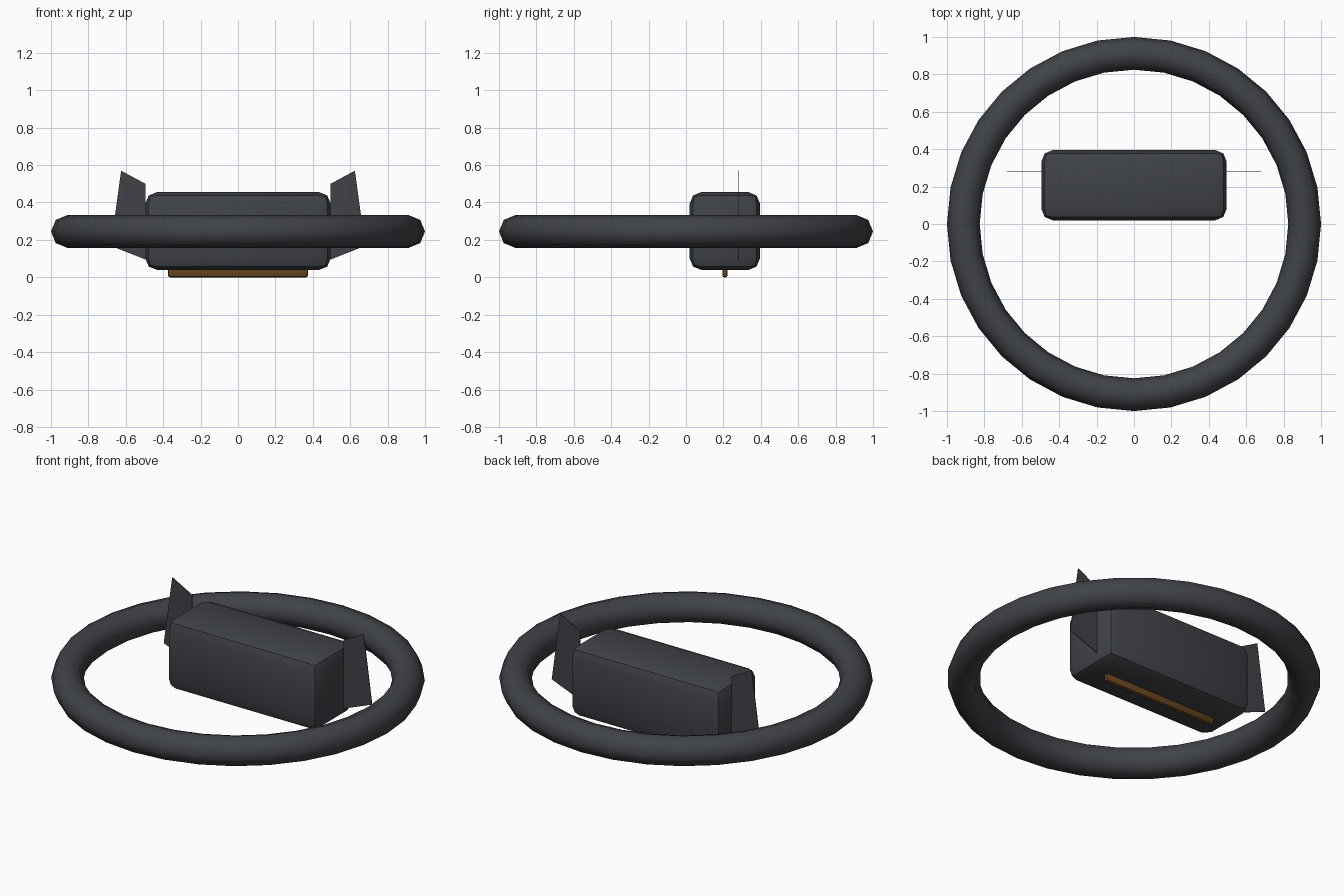
import bpy, bmesh
from mathutils import Matrix, Vector

if "Cube" in bpy.data.objects:
    bpy.data.objects.remove(bpy.data.objects["Cube"])


def material(name, rgb):
    m = bpy.data.materials.new(name)
    m.diffuse_color = (*rgb, 1)
    m.use_nodes = True
    m.node_tree.nodes["Principled BSDF"].inputs["Base Color"].default_value = m.diffuse_color
    return m


DARK = material("dark_grey", (0.05, 0.055, 0.064))
BROWN = material("brown", (0.14, 0.06, 0.014))


def finish(obj, mat, angle=None):
    obj.data.materials.append(mat)
    if angle:
        bpy.ops.object.select_all(action='DESELECT')
        obj.select_set(True)
        bpy.context.view_layer.objects.active = obj
        bpy.ops.object.shade_smooth_by_angle(angle=angle)


def mesh_object(name, bm):
    me = bpy.data.meshes.new(name)
    bmesh.ops.recalc_face_normals(bm, faces=bm.faces)
    bm.to_mesh(me)
    bm.free()
    obj = bpy.data.objects.new(name, me)
    bpy.context.collection.objects.link(obj)
    return obj


def rounded_box(name, lo, hi, radius, segments, mat):
    lo, hi = Vector(lo), Vector(hi)
    bm = bmesh.new()
    bmesh.ops.create_cube(bm, size=1, matrix=Matrix.Translation((lo + hi) / 2)
                          @ Matrix.Diagonal((*(hi - lo), 1)))
    bmesh.ops.bevel(bm, geom=bm.edges[:], offset=radius, segments=segments,
                    profile=0.5, affect='EDGES')
    finish(mesh_object(name, bm), mat, 0.6)


def fin(name, side):
    # thin upright plate, profile in x-z
    profile = [(0.485, 0.505), (0.495, 0.50), (0.625, 0.57), (0.68, 0.168), (0.495, 0.095)]
    profile[0:1] = []
    t = 0.004
    bm = bmesh.new()
    face = bm.faces.new([bm.verts.new((side * x, 0.28 - t / 2, z)) for x, z in profile])
    ext = bmesh.ops.extrude_face_region(bm, geom=[face])
    bmesh.ops.translate(bm, vec=(0, t, 0),
                        verts=[g for g in ext['geom'] if isinstance(g, bmesh.types.BMVert)])
    finish(mesh_object(name, bm), DARK)


# large ring
bpy.ops.mesh.primitive_torus_add(major_radius=0.9125, minor_radius=0.0875,
                                 major_segments=32, minor_segments=8,
                                 location=(0, 0, 0.245))
ring = bpy.context.object
ring.name = "ring"
finish(ring, DARK, 1.0)

# main body, underside strip and side fins
rounded_box("body", (-0.495, 0.02, 0.04), (0.495, 0.395, 0.455), 0.06, 2, DARK)
rounded_box("underside_strip", (-0.375, 0.194, 0.0), (0.375, 0.222, 0.06), 0.011, 2, BROWN)
fin("left_fin", -1)
fin("right_fin", 1)
